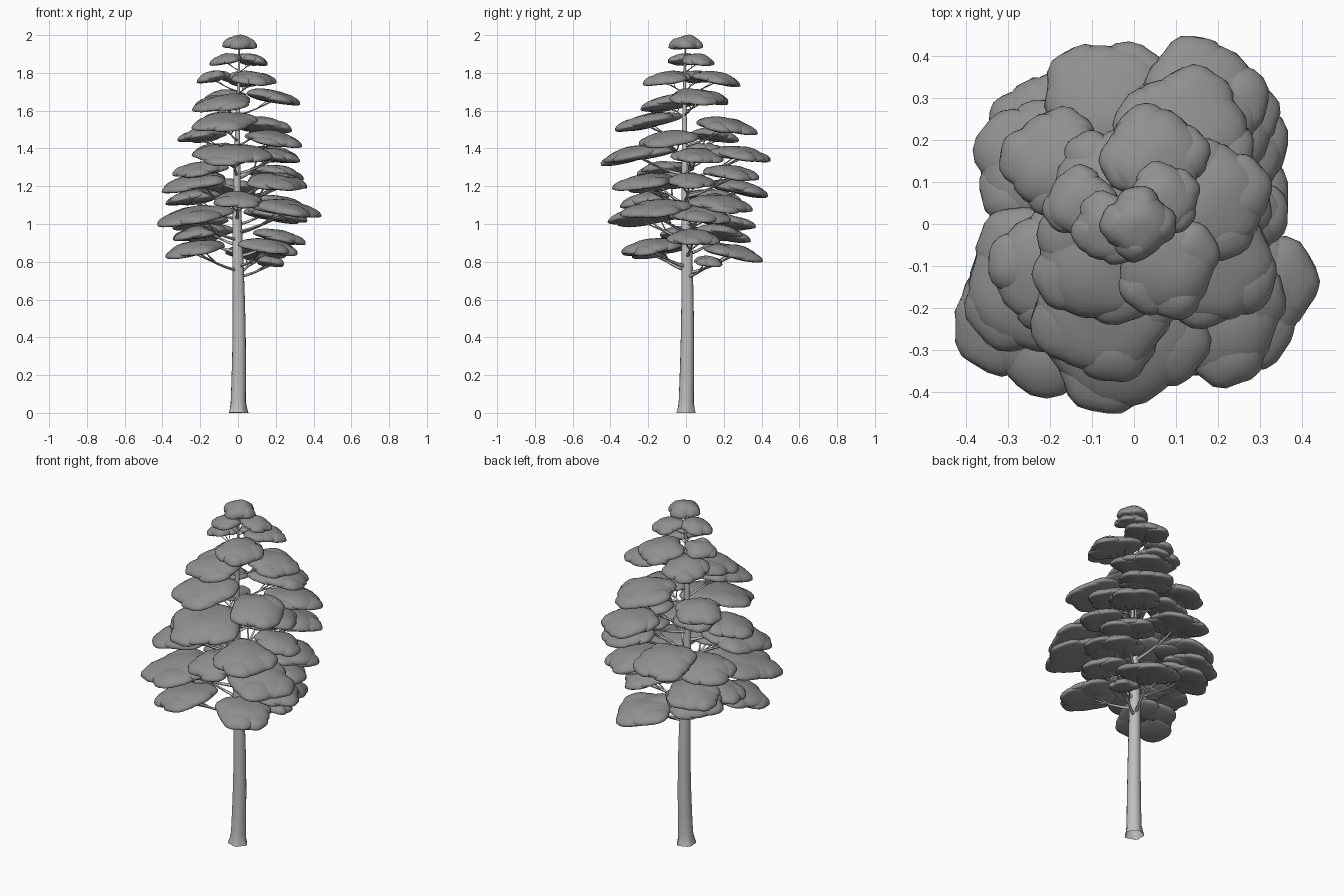
import bpy, bmesh, math, random
from mathutils import Vector, Matrix

random.seed(4)
cube = bpy.data.objects.get("Cube")
if cube:
    bpy.data.objects.remove(cube, do_unlink=True)


def material(name, value):
    mat = bpy.data.materials.new(name)
    mat.use_nodes = True
    colour = (value, value, value, 1)
    mat.diffuse_color = colour
    mat.node_tree.nodes["Principled BSDF"].inputs["Base Color"].default_value = colour
    return mat


bark = material("light grey bark", 0.52)
leaf = material("dark grey foliage", 0.28)


def finish(bm, name, mat, angle=60):
    bmesh.ops.recalc_face_normals(bm, faces=bm.faces)
    mesh = bpy.data.meshes.new(name)
    bm.to_mesh(mesh)
    bm.free()
    obj = bpy.data.objects.new(name, mesh)
    bpy.context.collection.objects.link(obj)
    mesh.materials.append(mat)
    bpy.ops.object.select_all(action='DESELECT')
    bpy.context.view_layer.objects.active = obj
    obj.select_set(True)
    bpy.ops.object.shade_smooth_by_angle(angle=math.radians(angle))


def tube(bm, points, radii, sides, lobes=0):
    """Loft rings along a path; lobes flare the first rings into root bumps."""
    rings = []
    for i, (p, r) in enumerate(zip(points, radii)):
        d = points[min(i + 1, len(points) - 1)] - points[max(i - 1, 0)]
        q = Vector((0, 0, 1)).rotation_difference(d)
        ring = []
        for k in range(sides):
            a = math.tau * k / sides
            s = r * (1 + (0.1 * math.cos(lobes * a) if lobes and i < 2 else 0))
            ring.append(bm.verts.new(p + q @ Vector((s * math.cos(a), s * math.sin(a), 0))))
        rings.append(ring)
    for lower, upper in zip(rings, rings[1:]):
        for k in range(sides):
            n = (k + 1) % sides
            bm.faces.new((lower[k], lower[n], upper[n], upper[k]))
    bm.faces.new(rings[-1])


# Trunk: height, radius
profile = [(0, .051), (.02, .045), (.06, .040), (.4, .035), (.85, .029),
           (1.2, .020), (1.6, .011), (1.93, .004)]


def trunk_centre(z):
    return Vector((.006 * math.sin(z * 4), .008 * math.sin(z * 3), z))


def trunk_radius(z):
    for (a, ra), (b, rb) in zip(profile, profile[1:]):
        if z <= b:
            return ra + (rb - ra) * (z - a) / (b - a)
    return profile[-1][1]


bm = bmesh.new()
heights = [0, .02] + [.06 + .11 * i for i in range(18)]
tube(bm, [trunk_centre(z) for z in heights],
     [trunk_radius(z) for z in heights], 16, 5)
finish(bm, "trunk", bark)

# Foliage pads: x, y, z, radius
pads = [
    (.01, .0, 1.94, .09), (-.06, -.01, 1.86, .09), (.07, .06, 1.86, .09),
    (-.13, .05, 1.77, .09), (.08, -.1, 1.76, .13), (.05, .16, 1.76, .13),
    (.18, .06, 1.66, .15), (-.08, -.08, 1.63, .17), (-.07, .1, 1.66, .13),
    (-.07, -.2, 1.53, .18), (.12, .21, 1.51, .17), (-.19, .15, 1.46, .13),
    (.19, -.09, 1.44, .16), (-.03, -.25, 1.36, .21), (.16, .29, 1.36, .16),
    (-.13, .1, 1.38, .12), (-.2, -.11, 1.28, .15), (-.23, -.14, 1.21, .19),
    (.2, -.22, 1.21, .17), (.2, .24, 1.26, .15), (-.06, .28, 1.18, .17),
    (.2, .18, 1.1, .17), (.25, -.16, 1.07, .19), (-.23, -.2, 1.03, .21),
    (.2, .07, 1.04, .17), (-.23, .14, 1.13, .16), (-.2, .22, 1.0, .15),
    (-.18, .18, .94, .16), (.22, .04, .92, .14), (.16, -.18, .87, .16),
    (-.22, -.17, .86, .17), (.1, .24, .84, .17), (.17, .12, .79, .08),
    (0, -.22, 1.12, .14), (-.22, -.02, .94, .13), (.19, .06, 1.35, .14),
    (.24, .02, 1.22, .13)]


def lobe(bm, matrix, radius, up, down):
    """Flattened dome with a gently scalloped rim and a shallow underside."""
    phase, count = random.random() * math.tau, random.choice((4, 6))
    made = bmesh.ops.create_icosphere(bm, subdivisions=3, radius=1)["verts"]
    for v in made:
        a = math.atan2(v.co.y, v.co.x)
        rim = 1 - v.co.z ** 2
        scallop = abs(math.sin(count * a / 2 + phase)) - .6
        s = radius * (1 + .1 * scallop * rim)
        ripple = 1 + .1 * math.sin(3 * v.co.x + phase) * math.sin(4 * v.co.y)
        height = up * ripple if v.co.z > 0 else down
        v.co = matrix @ Vector((v.co.x * s, v.co.y * s, v.co.z * height))


for number, (x, y, z, r) in enumerate(pads, 1):
    reach = math.hypot(x, y)
    crown = reach < .03
    centre = Vector((x, y, z))
    # Pads droop away from the trunk
    axis = Vector((1, 0, 0)) if crown else Vector((-y, x, 0)).normalized()
    tilt = Matrix.Rotation(0 if crown else math.radians(11), 4, axis)
    frame = Matrix.Translation(centre) @ tilt
    up, down = .03 + .13 * r, .008 + .05 * r
    if crown:
        up = .06
    bm = bmesh.new()
    lobe(bm, frame, r * .88, up, down)
    start = random.random() * math.tau
    for k in range(4):
        a = start + k * math.tau / 4 + random.uniform(-.3, .3)
        size = r * random.uniform(.5, .62)
        shift = Vector((math.cos(a), math.sin(a), 0)) * (r * 1.02 - size)
        shift.z = random.uniform(-.06, .03) * r
        lobe(bm, frame @ Matrix.Translation(shift), size, up * .8, down * .9)
    finish(bm, f"foliage_pad_{number}", leaf)

    # Branch sweeps out and curves up into the pad, with two side twigs
    if crown:
        continue
    root = trunk_centre(max(.72, z - .03 - .28 * reach))
    tip = centre - Vector((0, 0, down * .3))
    bend = root.lerp(tip, .55) - Vector((0, 0, .1 * reach))
    path = [root.lerp(bend, t).lerp(bend.lerp(tip, t), t) for t in (0, .25, .5, .75, 1)]
    thick = min(.01, trunk_radius(root.z) * .5)
    bm = bmesh.new()
    tube(bm, path, [thick * f for f in (1, .8, .65, .5, .3)], 6)
    for sign in (1, -1):
        end = tip + axis * r * .4 * sign
        tube(bm, [path[2], path[2].lerp(end, .6), end],
             [thick * .5, thick * .4, thick * .2], 5)
    finish(bm, f"branch_{number}", bark)
